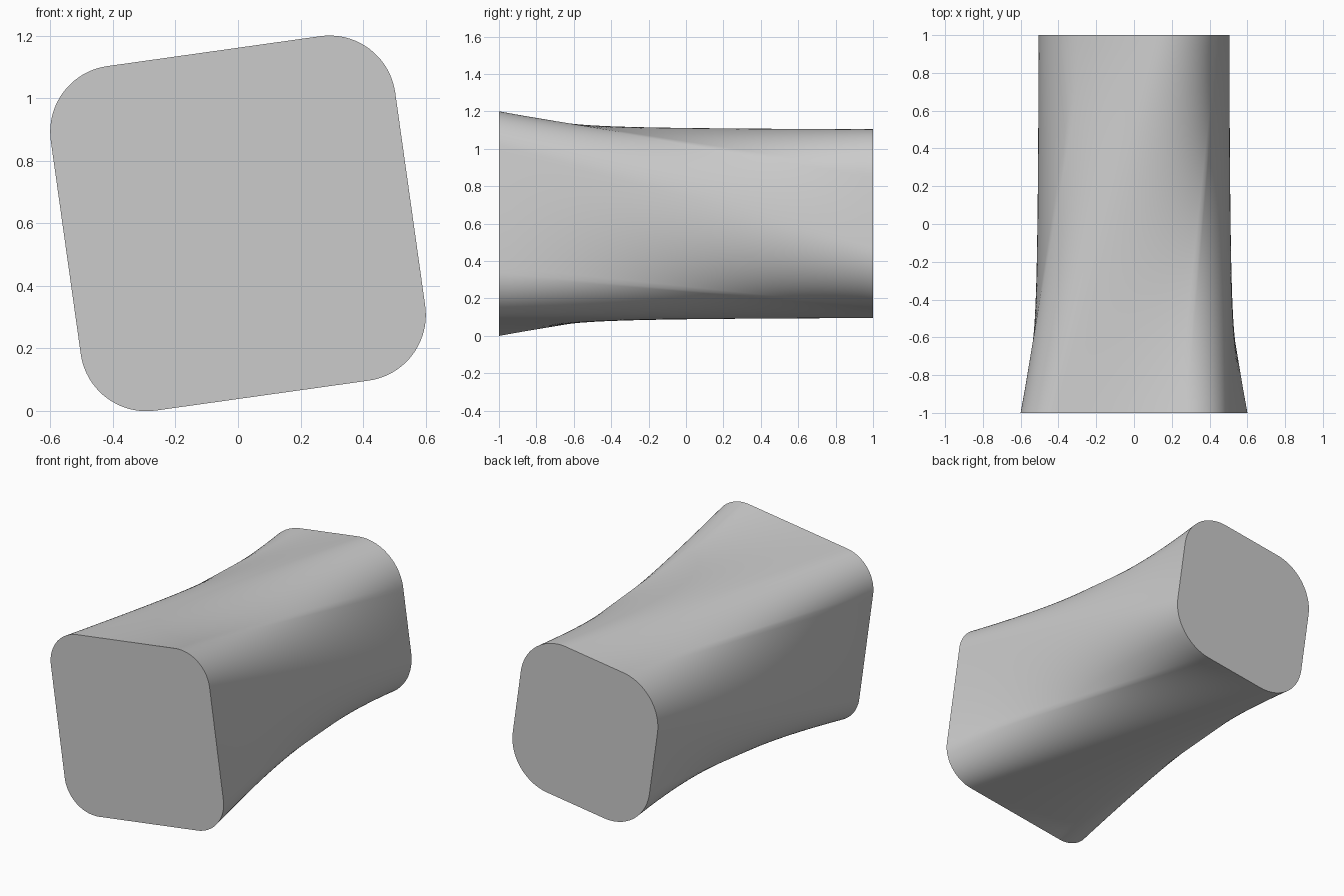
import bpy, bmesh
from math import cos, sin, radians, pi
from mathutils import Vector

if "Cube" in bpy.data.objects:
    bpy.data.objects.remove(bpy.data.objects["Cube"])

TILT = radians(8)      # both end profiles lean by this angle
STEPS = 20             # points per corner arc and per flat side
RINGS = 32             # sections along the length
CENTRE_Z = 0.6


def rounded_square(flat_half, radius):
    """Profile points: arc, flat, arc, flat..., evenly spaced in each piece."""
    points = []
    for side in range(4):
        turn = TILT + side * pi / 2
        out = Vector((cos(turn), sin(turn)))
        along = Vector((-sin(turn), cos(turn)))
        # corner arc leading into this side
        corner = out * flat_half - along * flat_half
        for i in range(STEPS):
            a = turn - pi / 2 * (1 - i / STEPS)
            points.append(corner + radius * Vector((cos(a), sin(a))))
        # flat of this side
        for i in range(STEPS):
            v = flat_half * (2 * i / STEPS - 1)
            points.append(out * (flat_half + radius) + along * v)
    return points


# Front corners run to back flats, which twists the sides
front = rounded_square(0.344, 0.212)
back = rounded_square(0.2, 0.279)
back = back[-STEPS:] + back[:-STEPS]

bm = bmesh.new()
rings = []
for k in range(RINGS + 1):
    t = k / RINGS
    section = [f.lerp(b, t) for f, b in zip(front, back)]
    rings.append([bm.verts.new((p.x, 2 * t - 1, p.y + CENTRE_Z)) for p in section])

# Twisted sides
count = len(front)
for near, far in zip(rings, rings[1:]):
    for i in range(count):
        j = (i + 1) % count
        bm.faces.new((near[i], near[j], far[j], far[i]))

# Flat end caps
bm.faces.new(rings[0])
bm.faces.new(rings[-1])
bmesh.ops.recalc_face_normals(bm, faces=bm.faces)

mesh = bpy.data.meshes.new("twisted_block")
bm.to_mesh(mesh)
bm.free()
block = bpy.data.objects.new("twisted_block", mesh)
bpy.context.collection.objects.link(block)

# Plain grey finish
grey = bpy.data.materials.new("light_grey")
grey.use_nodes = True
colour = (0.6, 0.6, 0.6, 1)
grey.diffuse_color = colour
grey.node_tree.nodes["Principled BSDF"].inputs["Base Color"].default_value = colour
mesh.materials.append(grey)

bpy.ops.object.select_all(action="DESELECT")
block.select_set(True)
bpy.context.view_layer.objects.active = block
bpy.ops.object.shade_smooth_by_angle(angle=radians(35))
